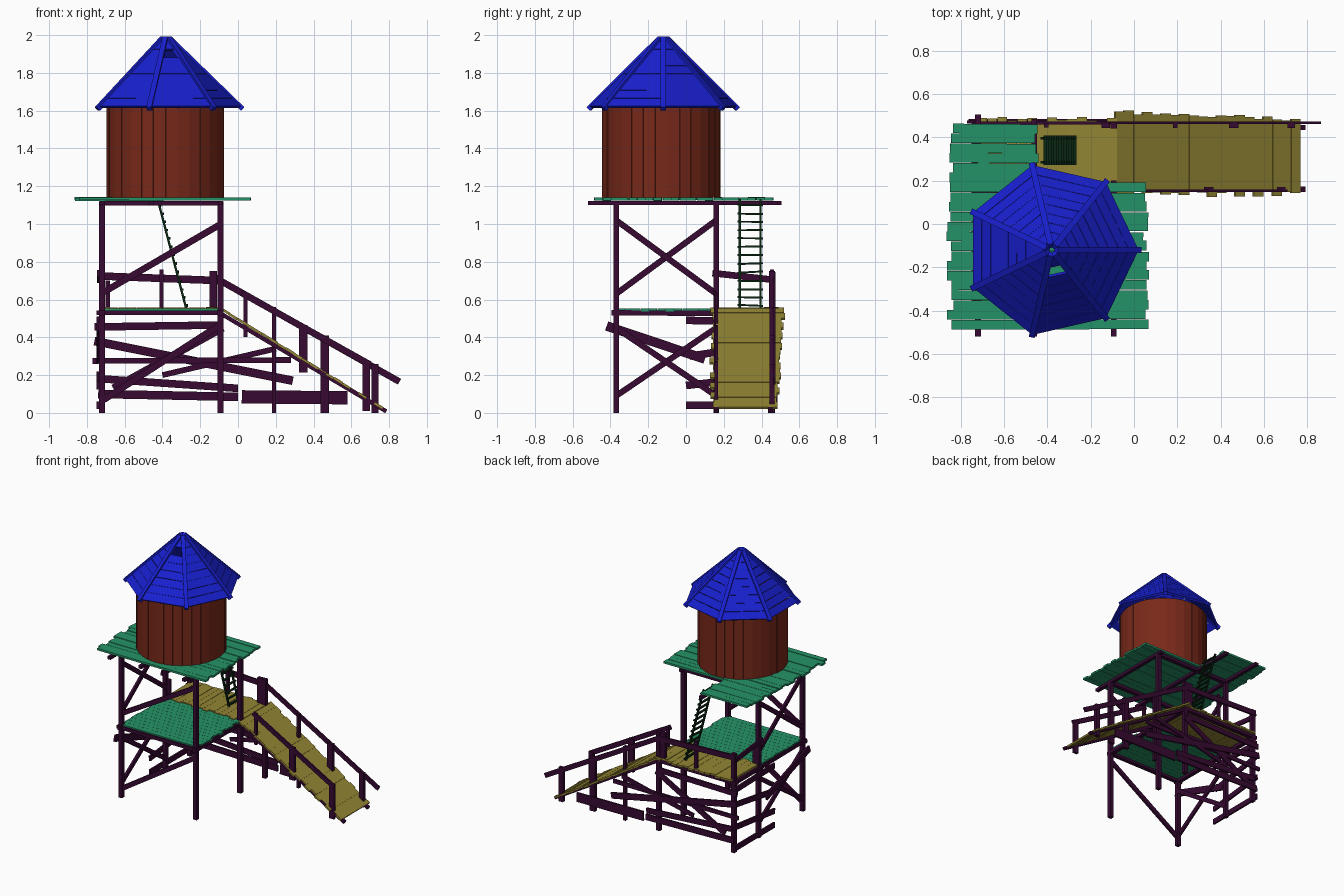
import bpy, bmesh, math, random
from mathutils import Vector as V

if "Cube" in bpy.data.objects:
    bpy.data.objects.remove(bpy.data.objects["Cube"])

random.seed(4)
R = random.uniform


def slab(bm, quad, off):
    """Box from a quad extruded by an offset vector."""
    a = [bm.verts.new(V(p)) for p in quad]
    b = [bm.verts.new(V(p) + V(off)) for p in quad]
    bm.faces.new(a[::-1])
    bm.faces.new(b)
    for i in range(4):
        j = (i + 1) % 4
        bm.faces.new((a[i], a[j], b[j], b[i]))


def beam(bm, p, q, w=.03, t=.03, up=(0, 0, 1)):
    """Board from p to q: w wide sideways, t thick along up."""
    p, q = V(p), V(q)
    d = (q - p).normalized()
    s = d.cross(V(up)).normalized() * w / 2
    n = s.cross(d).normalized() * t
    slab(bm, [p - s - n / 2, q - s - n / 2, q + s - n / 2, p + s - n / 2], n)


def post(bm, x, y, z0, z1, w=.03, t=.03):
    beam(bm, (x, y, z0), (x, y, z1), w, t, (0, 1, 0))


def finish(bm, name, mat):
    bmesh.ops.recalc_face_normals(bm, faces=bm.faces)
    me = bpy.data.meshes.new(name)
    bm.to_mesh(me)
    bm.free()
    ob = bpy.data.objects.new(name, me)
    me.materials.append(mat)
    bpy.context.collection.objects.link(ob)


def material(name, *c):
    m = bpy.data.materials.new(name)
    m.diffuse_color = (*c, 1)
    m.use_nodes = True
    m.node_tree.nodes["Principled BSDF"].inputs["Base Color"].default_value = m.diffuse_color
    return m


blue = material("roof_blue", .009, .014, .62)
red = material("tank_red", .19, .022, .010)
green = material("deck_green", .018, .29, .135)
yellow = material("ramp_yellow", .29, .235, .033)
purple = material("timber_purple", .038, .003, .032)
dark = material("ladder_dark", .003, .02, .006)

CX, CY = -.38, -.12
XL, XR, YF, YM, YB = -.72, -.093, -.37, .16, .455

# tank of upright staves
bm = bmesh.new()
N = 30
for i in range(N):
    a = 2 * math.pi * i / N
    r = .302 + R(-.002, .003)
    x, y = -.383 + r * math.cos(a), -.13 + r * math.sin(a)
    beam(bm, (x, y, 1.14), (x, y, 1.63), .0635, .016, (math.cos(a), math.sin(a), 0))
finish(bm, "tank", red)

# seven-sided plank roof with one missing board, plus hip beams
bm = bmesh.new()
hips = bmesh.new()
SIDES, ROWS = 7, 8


def roof_pt(k, f, dz=0):
    a = 2 * math.pi * k / SIDES
    r = .03 + f * .36
    return V((CX + r * math.cos(a), CY + r * math.sin(a), 1.958 - f * .345 + dz))


for k in range(SIDES):
    for j in range(ROWS):
        if k == 5 and j == 1:
            continue
        f0, f1 = j / ROWS, (j + 1) / ROWS - .001
        q = [roof_pt(k, f0 + R(0, .006)), roof_pt(k + 1, f0 + R(0, .006)),
             roof_pt(k + 1, f1), roof_pt(k, f1)]
        n = (q[1] - q[0]).cross(q[3] - q[0]).normalized()
        slab(bm, q, n * (.015 if n.z > 0 else -.015))
    beam(hips, roof_pt(k, -.03, .015), roof_pt(k, 1.04, .01), .028, .026)
finish(bm, "roof_boards", blue)
finish(hips, "roof_hip_beams", blue)

# L-shaped upper deck
bm = bmesh.new()
n = 21
for i in range(n):
    y = -.465 + i * .0453
    x1 = (.05 if y < .19 else -.445) + R(-.015, .02)
    beam(bm, (-.85 + R(-.015, .02), y, 1.132 + R(-.003, .003)),
         (x1, y + R(-.004, .004), 1.132), .044, .015)
finish(bm, "upper_deck", green)

# lower deck
bm = bmesh.new()
for i in range(12):
    y = -.35 + i * .044
    beam(bm, (-.725 + R(-.01, .01), y, .545), (-.085 + R(-.01, .01), y, .545), .043, .014)
finish(bm, "lower_deck", green)

# tower frame: posts, joists and braces
bm = bmesh.new()
for x in (XL, XR):
    for y in (YF, YM):
        post(bm, x, y, 0, 1.12)
    post(bm, x, YB, 0, .75)
    beam(bm, (x, -.395, .53), (x, .46, .525), .03, .028)
for x, y1 in ((XL, .505), (XR, .2), (-.46, .485)):
    beam(bm, (x, -.52, 1.112), (x, y1, 1.112), .026, .022)
for y in (YF, YM, YB):
    beam(bm, (-.75, y, .53), (-.08, y, .53), .03, .025)
for y in (YF, YM):
    beam(bm, (-.73, y, 1.11), (-.08, y, 1.11), .03, .025)
beam(bm, (-.71, YF, .64), (-.09, YF, 1.0), .016, .035)
beam(bm, (-.71, YF, .07), (-.09, YF, .47), .016, .035)
for z0, z1 in ((.63, 1.02), (.09, .45)):
    for a, b, dx in ((z0, z1, -.008), (z1, z0, .008)):
        beam(bm, (XL + dx, YF, a), (XL + dx, YM, b), .016, .032)
finish(bm, "tower_frame", purple)

# rough boards nailed around the base of the walkway
bm = bmesh.new()
back = [(-.76, .455, -.1, .465, .04), (-.76, .38, .29, .17, .045), (-.77, .275, .28, .28, .03),
        (-.74, .1, 0, .085, .045), (-.72, .18, .0, .13, .04), (.02, .085, .58, .08, .07),
        (-.66, .13, -.08, .45, .04), (-.4, .2, .2, .34, .03)]
for i, (x0, z0, x1, z1, h) in enumerate(back):
    y = YB + .016 + .008 * (i % 2)
    beam(bm, (x0, y, z0), (x1, y, z1), .013, h)
left = [(0, .49, .47, .48, .04), (0, .145, .48, .2, .04), (0, .04, .48, .04, .04),
        (-.42, .46, .1, .285, .05), (.02, .3, .47, .37, .04)]
for y0, z0, y1, z1, h in left:
    beam(bm, (XL - .022, y0, z0), (XL - .022, y1, z1), .014, h)
finish(bm, "base_boards", purple)

# walkway planks
bm = bmesh.new()
for i in range(14):
    x = -.70 + i * .046
    beam(bm, (x, .155 + R(-.02, .01), .55), (x, .48 + R(-.01, .015), .55 + R(-.003, .003)), .045, .014)
finish(bm, "walkway", yellow)

# sloping ramp planks, reaching a little further back near the top
A, B = V((-.09, 0, .55)), V((.765, 0, .025))
slope = (B - A).normalized()
nrm = V((-slope.z, 0, slope.x))
bm = bmesh.new()
n = 20
for i in range(n):
    c = A.lerp(B, (i + .5) / n) + nrm * R(-.002, .002)
    beam(bm, c + V((0, .14 + R(-.015, .01), 0)), c + V((0, .515 - .0018 * i + R(-.008, .012), 0)),
         .0505, .013, nrm)
finish(bm, "ramp", yellow)

# ramp stringers
bm = bmesh.new()
for y in (YM, .445):
    beam(bm, (-.09, y, .525), (.785, y, .008), .024, .022)
finish(bm, "ramp_stringers", purple)

# railings
bm = bmesh.new()


def rail_z(x):
    return .70 - (x + .09) * .565


for x, w in ((.19, .02), (.46, .045), (.725, .035)):
    post(bm, x, YB, 0, rail_z(x) + .02, w, .025)
for x, w in ((.04, .02), (.345, .045), (.68, .04)):
    post(bm, x, YM, max(0, .48 - (x + .09) * .61), rail_z(x) + .01, w, .02)
post(bm, -.405, YB, .54, .76, .022, .02)
beam(bm, (-.12, .467, .715), (.855, .467, .165), .012, .035)
beam(bm, (.02, .153, .635), (.70, .153, .255), .012, .035)
beam(bm, (-.74, .467, .725), (-.09, .467, .70), .014, .04)
beam(bm, (XL - .02, .14, .74), (XL - .02, .46, .705), .014, .035)
post(bm, -.13, YB, .54, .75, .04, .025)
post(bm, -.69, YM, .54, .70, .025, .02)
finish(bm, "railings", purple)

# ladder from walkway to upper deck
bm = bmesh.new()
P, Q = V((-.275, 0, .555)), V((-.425, 0, 1.13))
for y in (.285, .395):
    beam(bm, P + V((0, y, 0)), Q + V((0, y, 0)), .012, .012, (1, 0, 0))
for i in range(13):
    c = P.lerp(Q, (i + .3) / 13)
    beam(bm, c + V((.006, .272, R(-.004, .004))), c + V((.006, .408, R(-.004, .004))), .014, .01)
finish(bm, "ladder", dark)
